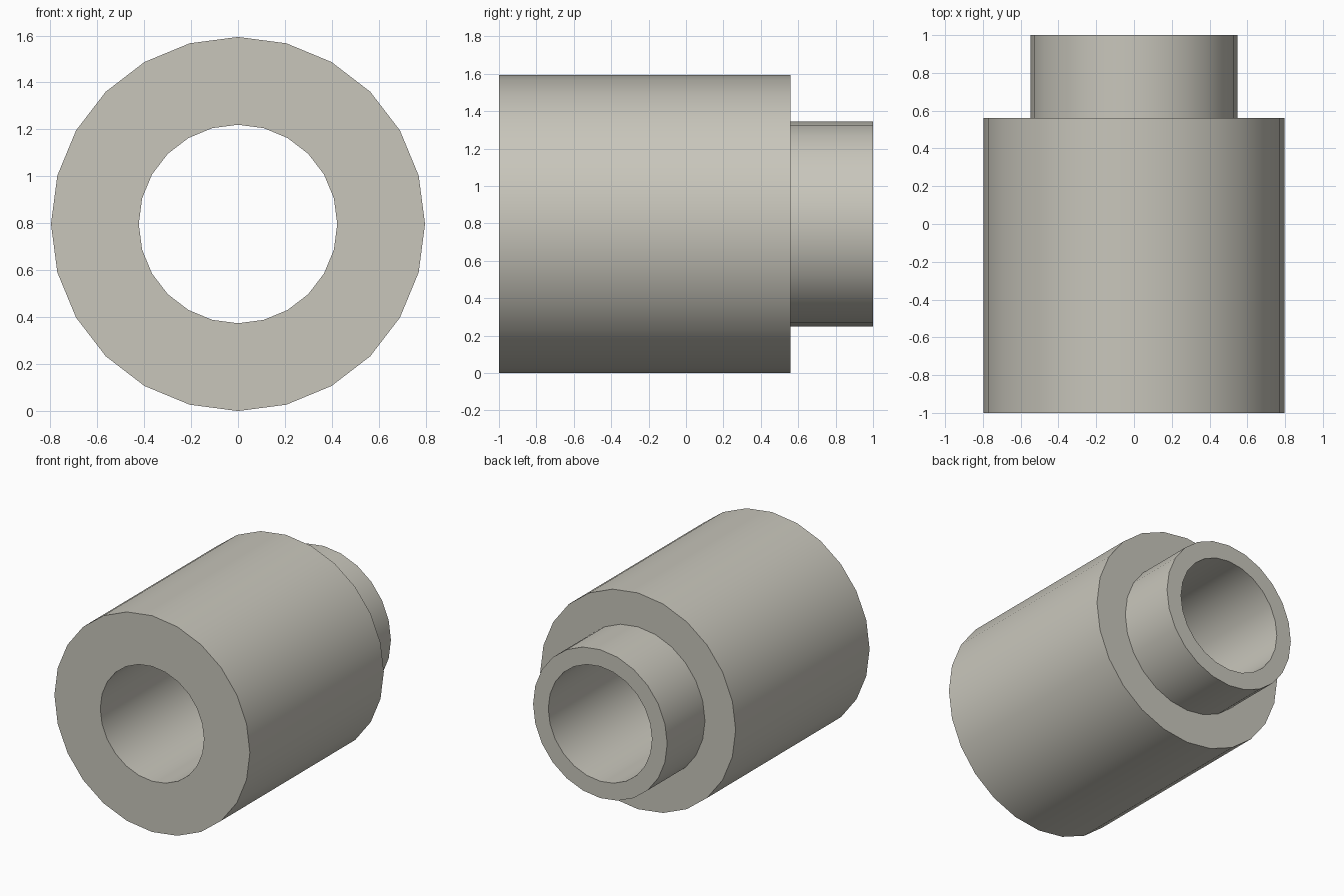
import bpy
import bmesh
from math import radians, tau
from mathutils import Vector

cube = bpy.data.objects.get("Cube")
if cube:
    bpy.data.objects.remove(cube, do_unlink=True)

SIDES = 24
BODY_R, COLLAR_R, BORE_R = 0.797, 0.547, 0.423
FRONT, STEP, BACK = -1.0, 0.56, 1.0

# Warm grey material
grey = bpy.data.materials.new("warm_grey")
grey.use_nodes = True
colour = (0.58, 0.565, 0.50, 1.0)
grey.diffuse_color = colour
grey.node_tree.nodes["Principled BSDF"].inputs["Base Color"].default_value = colour

# Closed half-section (radius, y) of the stepped, hollow bushing
section = [(BORE_R, FRONT), (BODY_R, FRONT), (BODY_R, STEP),
           (COLLAR_R, STEP), (COLLAR_R, BACK), (BORE_R, BACK)]

# Revolve the section around the lengthwise axis
bm = bmesh.new()
verts = [bm.verts.new((r, y, 0)) for r, y in section]
edges = [bm.edges.new((v, verts[(i + 1) % len(verts)])) for i, v in enumerate(verts)]
bmesh.ops.spin(bm, geom=verts + edges, cent=(0, 0, 0), axis=(0, 1, 0),
               angle=tau, steps=SIDES, use_merge=True)
bmesh.ops.remove_doubles(bm, verts=bm.verts[:], dist=0.0001)
bmesh.ops.translate(bm, verts=bm.verts[:], vec=Vector((0, 0, BODY_R)))
bmesh.ops.recalc_face_normals(bm, faces=bm.faces[:])

mesh = bpy.data.meshes.new("stepped_bushing")
bm.to_mesh(mesh)
bm.free()
mesh.materials.append(grey)
bushing = bpy.data.objects.new("stepped_bushing", mesh)
bpy.context.collection.objects.link(bushing)

# Smooth round walls, crisp rims
bpy.ops.object.select_all(action="DESELECT")
bushing.select_set(True)
bpy.context.view_layer.objects.active = bushing
bpy.ops.object.shade_smooth_by_angle(angle=radians(30))
